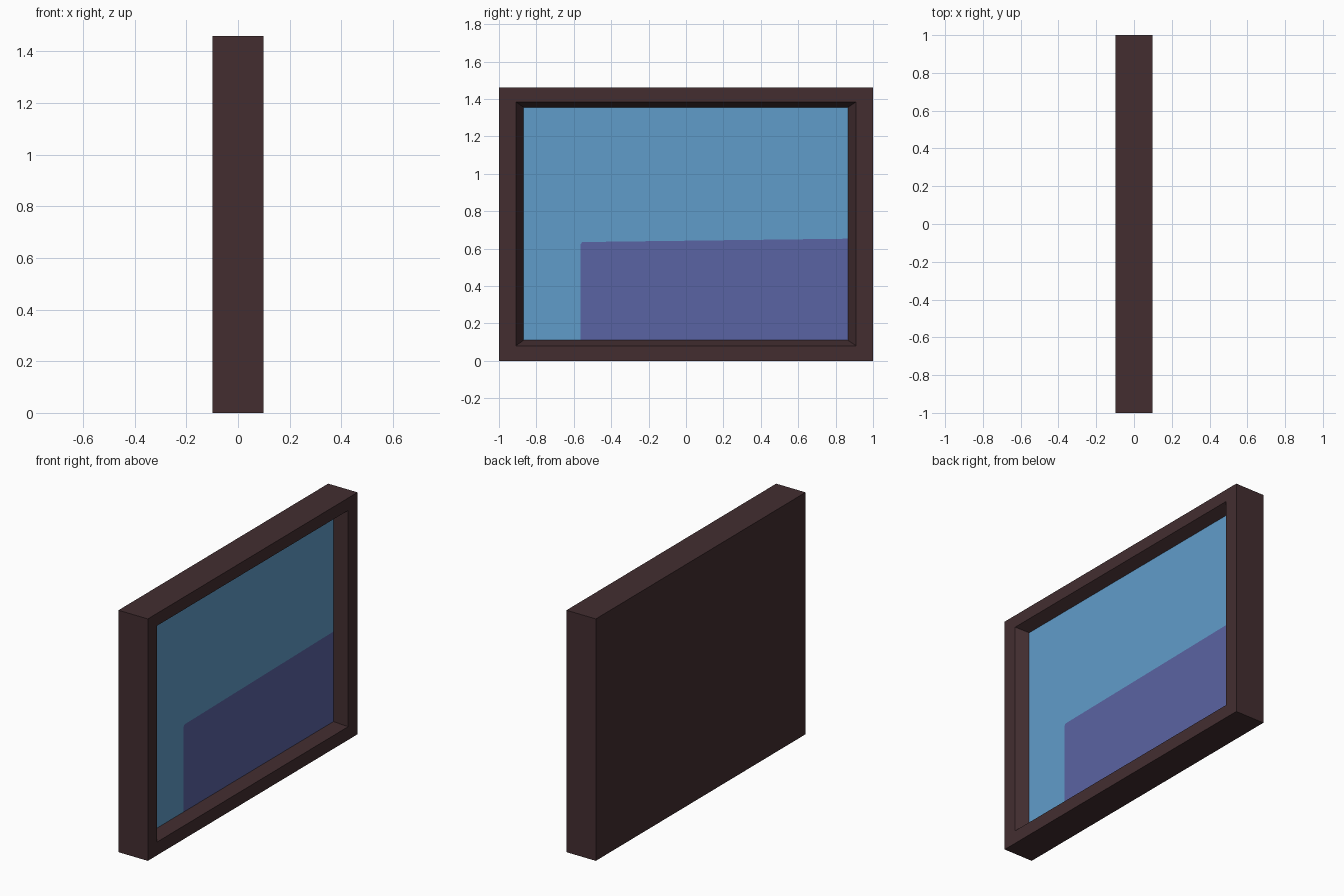
import bpy
import bmesh

if "Cube" in bpy.data.objects:
    bpy.data.objects.remove(bpy.data.objects["Cube"])

# overall sizes
HX, HY, H = 0.098, 1.0, 1.46      # half depth, half width, height
SX = 0.031                        # depth position of the recessed panel
Y0, Y1, Z0, Z1 = -0.868, 0.866, 0.11, 1.355   # panel limits


def material(name, rgb):
    m = bpy.data.materials.new(name)
    m.diffuse_color = (*rgb, 1)
    m.use_nodes = True
    m.node_tree.nodes["Principled BSDF"].inputs["Base Color"].default_value = m.diffuse_color
    return m


brown = material("dark brown", (0.056, 0.027, 0.030))
blue = material("light blue", (0.118, 0.333, 0.590))
violet = material("violet blue", (0.102, 0.125, 0.366))


def make_object(name, bm, mats):
    me = bpy.data.meshes.new(name)
    bm.to_mesh(me)
    bm.free()
    for m in mats:
        me.materials.append(m)
    ob = bpy.data.objects.new(name, me)
    bpy.context.collection.objects.link(ob)
    return ob


def rect(bm, x, y0, y1, z0, z1):
    return [bm.verts.new((x, y, z)) for y, z in
            ((y0, z0), (y1, z0), (y1, z1), (y0, z1))]


# frame: closed back, outer sides, front rim and sloped inner walls
bm = bmesh.new()
loops = [rect(bm, -HX, -HY, HY, 0, H),
         rect(bm, HX, -HY, HY, 0, H),
         rect(bm, HX, -0.91, 0.91, 0.08, 1.385),
         rect(bm, SX, Y0, Y1, Z0, Z1)]
bm.faces.new(loops[0][::-1])
for a, b in zip(loops, loops[1:]):
    for i in range(4):
        j = (i + 1) % 4
        bm.faces.new((a[i], a[j], b[j], b[i]))
make_object("frame", bm, [brown])

# panel: blue field with a violet block in the lower right
bm = bmesh.new()


def v(y, z):
    return bm.verts.new((SX, y, z))


edge = [v(-0.563, Z0), v(-0.565, 0.62), v(-0.555, 0.635), v(Y1, 0.653)]
low_right = v(Y1, Z0)
block = bm.faces.new([edge[0], low_right] + edge[:0:-1])
block.material_index = 1
bm.faces.new([v(Y0, Z0)] + edge + [v(Y1, Z1), v(Y0, Z1)])
bm.normal_update()
for f in bm.faces:
    if f.normal.x < 0:
        f.normal_flip()
# triangulate so the L-shaped field fills correctly
bmesh.ops.triangulate(bm, faces=bm.faces[:])
make_object("picture_panel", bm, [blue, violet])
